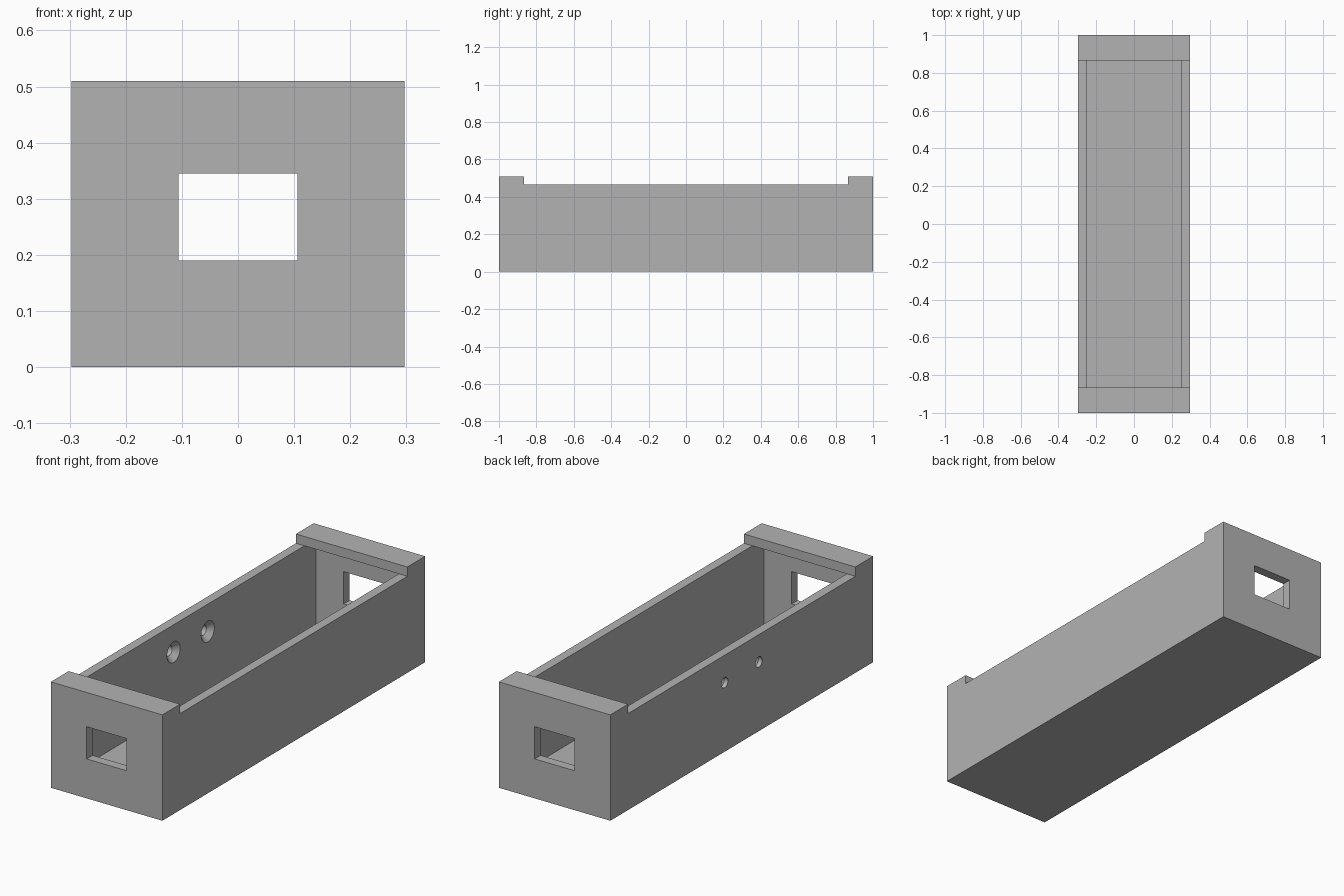
import bpy
import bmesh
from math import radians
from mathutils import Matrix, Vector

cube = bpy.data.objects.get("Cube")
if cube:
    bpy.data.objects.remove(cube, do_unlink=True)

HALF_W, HALF_L, HEIGHT = 0.297, 1.0, 0.51
WALL = 0.045
RIM = HEIGHT - WALL      # top of the side walls, underside of the end lips
LIP_Y = 0.865            # inner edge of the end lips

grey = bpy.data.materials.new("plain grey")
grey.use_nodes = True
colour = (0.45, 0.45, 0.45, 1)
grey.diffuse_color = colour
grey.node_tree.nodes["Principled BSDF"].inputs["Base Color"].default_value = colour


def add_object(name, bm):
    bmesh.ops.recalc_face_normals(bm, faces=bm.faces)
    mesh = bpy.data.meshes.new(name)
    bm.to_mesh(mesh)
    bm.free()
    mesh.materials.append(grey)
    obj = bpy.data.objects.new(name, mesh)
    bpy.context.collection.objects.link(obj)
    return obj


def prism(name, half_width, half_profile):
    """Extrude a (y, z) outline, mirrored in y, across the width."""
    outline = half_profile + [(-y, z) for y, z in reversed(half_profile)]
    bm = bmesh.new()
    face = bm.faces.new([bm.verts.new((-half_width, y, z)) for y, z in outline])
    side = bmesh.ops.extrude_face_region(bm, geom=[face])["geom"]
    verts = [v for v in side if isinstance(v, bmesh.types.BMVert)]
    bmesh.ops.translate(bm, verts=verts, vec=Vector((2 * half_width, 0, 0)))
    return add_object(name, bm)


def cone(bm, x0, x1, r0, r1, y, z):
    """Add a round section along x from x0 to x1."""
    place = Matrix.Translation(((x0 + x1) / 2, y, z)) @ Matrix.Rotation(radians(90), 4, "Y")
    bmesh.ops.create_cone(bm, cap_ends=True, segments=32, radius1=r0, radius2=r1,
                          depth=x1 - x0, matrix=place)


def cut(target, cutter):
    mod = target.modifiers.new(cutter.name, "BOOLEAN")
    mod.operation, mod.solver, mod.object = "DIFFERENCE", "EXACT", cutter
    bpy.context.view_layer.objects.active = target
    bpy.ops.object.modifier_apply(modifier=mod.name)
    bpy.data.objects.remove(cutter, do_unlink=True)


# Tray body with raised ends
tray = prism("tray", HALF_W, [(HALF_L, 0), (HALF_L, HEIGHT), (LIP_Y, HEIGHT), (LIP_Y, RIM)])

# Cavity, running underneath the end lips
end = HALF_L - WALL
cut(tray, prism("cavity_cutter", HALF_W - WALL,
                [(end, WALL), (end, RIM), (LIP_Y, RIM), (LIP_Y, HEIGHT + WALL)]))

# Rectangular window through both end walls
cut(tray, prism("window_cutter", 0.106, [(1.1, 0.19), (1.1, 0.345)]))

# Two screw holes in one side wall, countersunk from the inside
inner = -HALF_W + WALL
for y in (-0.13, 0.13):
    bm = bmesh.new()
    cone(bm, -HALF_W - 0.05, inner + 0.05, 0.025, 0.025, y, 0.333)
    cut(tray, add_object("screw_hole_cutter", bm))
    bm = bmesh.new()
    cone(bm, inner - 0.025, inner + 0.01, 0.025, 0.06, y, 0.333)
    cut(tray, add_object("countersink_cutter", bm))

# Crisp box edges, smooth hole walls
bpy.ops.object.select_all(action="DESELECT")
tray.select_set(True)
bpy.context.view_layer.objects.active = tray
bpy.ops.object.shade_smooth_by_angle(angle=radians(30))
